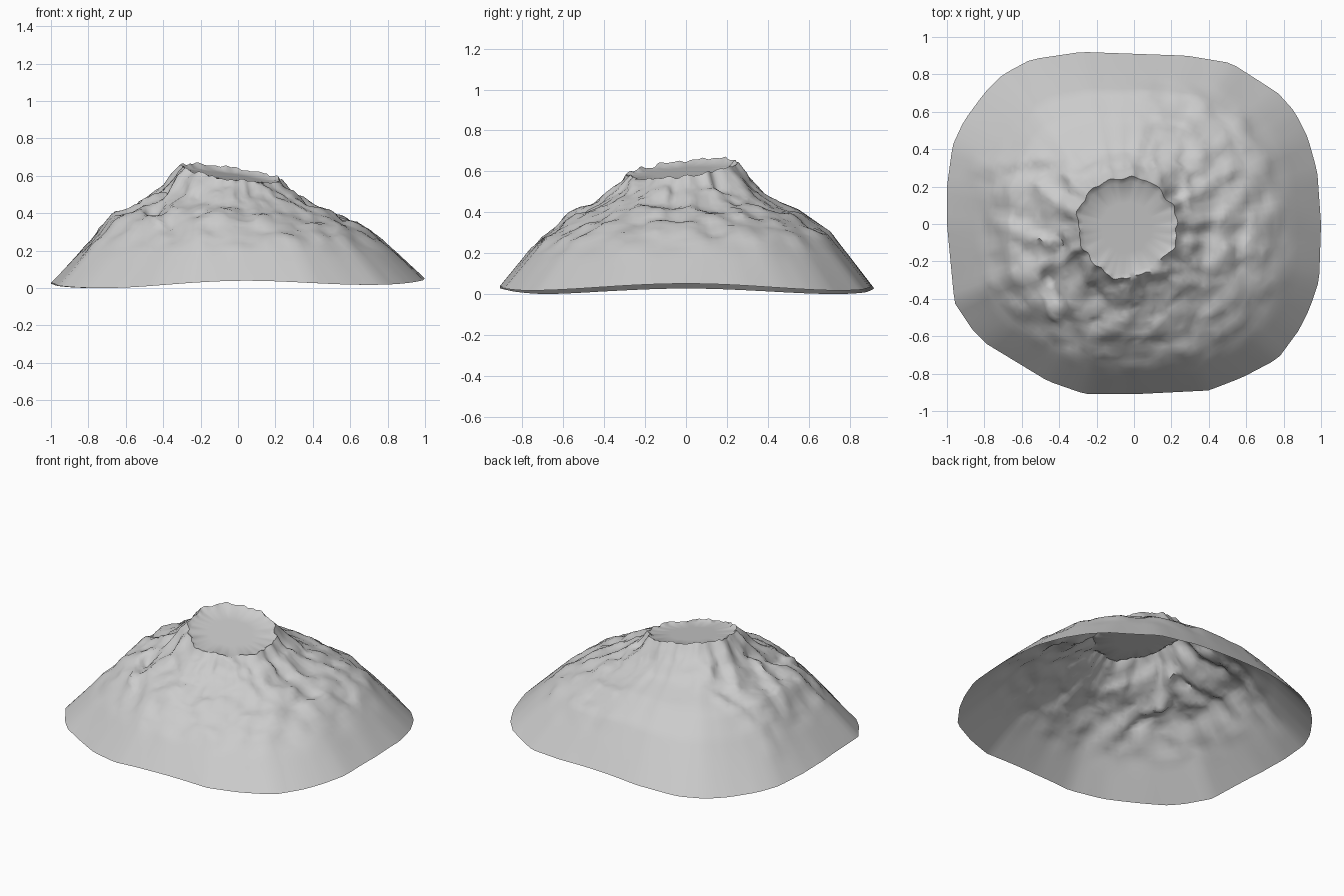
import bpy, bmesh, math, random
from mathutils import Vector, noise

if "Cube" in bpy.data.objects:
    bpy.data.objects.remove(bpy.data.objects["Cube"])

random.seed(7)
SEGS, RINGS = 120, 32

# Skirt outline seen from above (counter-clockwise)
OUTLINE = [(1, 0), (.98, .28), (.93, .46), (.86, .6), (.77, .7), (.52, .86), (.28, .9),
           (-.28, .92), (-.55, .88), (-.7, .8), (-.8, .7), (-.91, .55), (-.97, .42),
           (-1, .2), (-1, 0), (-.96, -.42), (-.86, -.57), (-.79, -.64), (-.46, -.84),
           (-.26, -.91), (0, -.91), (.4, -.89), (.58, -.82), (.77, -.72), (.88, -.57),
           (.94, -.45), (.99, -.3)]
# Slope profiles by side: distance from crater rim to skirt -> share of height
SLOPES = [
    [(0, 1), (.06, .91), (.12, .85), (.23, .75), (.49, .58), (.68, .42), (.81, .26), (1, 0)],
    [(0, 1), (.08, .85), (.23, .71), (.46, .61), (.69, .44), (.85, .215), (1, 0)],
    [(0, 1), (.07, .92), (.14, .83), (.28, .71), (.53, .57), (.71, .345), (1, 0)],
    [(0, 1), (.05, .91), (.2, .79), (.35, .69), (.5, .59), (.76, .335), (1, 0)],
]
# Rock faults: start, end, height of the step, width
FAULTS = [((-.36, -.05), (-.46, -.28), -.04, .07), ((-.46, -.28), (-.32, -.62), -.03, .06),
          ((-.7, .0), (-.45, -.12), .025, .06), ((-.85, .3), (-.5, .34), .015, .05),
          ((-.5, .22), (-.05, .33), .02, .05), ((.23, .25), (.21, .02), -.03, .06),
          ((.02, -.28), (.32, -.22), .02, .05)]


def lerp_table(table, t):
    for (a, va), (b, vb) in zip(table, table[1:]):
        if t <= b:
            return va + (vb - va) * (t - a) / (b - a)
    return table[-1][1]


def smooth(t):
    t = max(0, min(1, t))
    return t * t * (3 - 2 * t)


def skirt(ang):
    d = Vector((math.cos(ang), math.sin(ang)))
    for p, q in zip(OUTLINE, OUTLINE[1:] + OUTLINE[:1]):
        p, q = Vector(p), Vector(q)
        c1, c2 = d.cross(p), d.cross(q)
        if c1 <= 1e-9 and c2 > 0 and d.dot(p) > 0:
            r = p.lerp(q, -c1 / (c2 - c1))
            break
    z = max(0, .024 + .012 * d.x + .015 * math.cos(4 * ang))
    return Vector((r.x, r.y, z))


def floor_height(x, y):
    return .597 - .14 * (x + .04) + .1 * (y + .02)


def rim(ang):
    d = Vector((math.cos(ang), math.sin(ang), 0))
    r = .265 + .03 * noise.noise(d * 2.5) + .02 * noise.noise(d * 5)
    x, y = -.04 + r * d.x, -.02 + r * d.y
    z = .612 - .14 * (x + .03) + .12 * (y + .02) + .018 * noise.noise(d * 6 + Vector((3, 1, 5)))
    return Vector((x, y, z))


def slope(ang, t):
    k = (ang / (math.pi / 2)) % 4
    i = int(k)
    a, b = lerp_table(SLOPES[i], t), lerp_table(SLOPES[(i + 1) % 4], t)
    return a + (b - a) * (k - i)


def roughness(x, y, t):
    # Rocky middle band; the back left flank and the lower skirt stay smooth
    band = smooth(t / .06) * (1 - smooth((t - .55) / .3))
    calm = smooth((y - .28) / .15) * smooth((.15 - x) / .2)
    return band * (1 - .95 * calm)


def fault_height(x, y):
    h, p = 0, Vector((x, y))
    for a, b, height, width in FAULTS:
        a, b = Vector(a), Vector(b)
        s = max(0, min(1, (p - a).dot(b - a) / (b - a).length_squared))
        dist = (p - a.lerp(b, s)).length
        h += height * max(0, 1 - dist / width)
    return h


bm = bmesh.new()


def bridge(a, b):
    for s in range(SEGS):
        n = (s + 1) % SEGS
        bm.faces.new((a[s], b[s], b[n], a[n]))


# Flanks, ring by ring from rim to skirt
rings = [[] for _ in range(RINGS + 1)]
for s in range(SEGS):
    ang = 2 * math.pi * s / SEGS
    top, base = rim(ang), skirt(ang)
    for i in range(RINGS + 1):
        t = i / RINGS
        p = top.lerp(base, t)
        p.z = base.z + (top.z - base.z) * slope(ang, t)
        rough = roughness(p.x, p.y, t)
        p.z += fault_height(p.x, p.y) * smooth(t / .05)
        p.z += rough * (.03 * noise.noise(p * 8) + random.uniform(-.004, .004))
        p.x += rough * .02 * noise.noise(p * 11)
        p.y += rough * .02 * noise.noise(p * 11 + Vector((5, 5, 5)))
        rings[i].append(bm.verts.new(p))
for a, b in zip(rings, rings[1:]):
    bridge(a, b)

# Flat, tilted crater floor closing the top
outer = rings[0]
for k in (.9, .5):
    ring = []
    for v in rings[0]:
        x, y = -.04 + (v.co.x + .04) * k, -.02 + (v.co.y + .02) * k
        ring.append(bm.verts.new((x, y, floor_height(x, y))))
    bridge(ring, outer)
    outer = ring
bm.faces.new(outer)
bmesh.ops.triangulate(bm, faces=bm.faces[:])

mesh = bpy.data.meshes.new("volcano_mound")
bm.to_mesh(mesh)
bm.free()
mound = bpy.data.objects.new("volcano_mound", mesh)
bpy.context.collection.objects.link(mound)
bpy.context.view_layer.objects.active = mound
mound.select_set(True)
bpy.ops.object.shade_smooth_by_angle(angle=math.radians(55))
